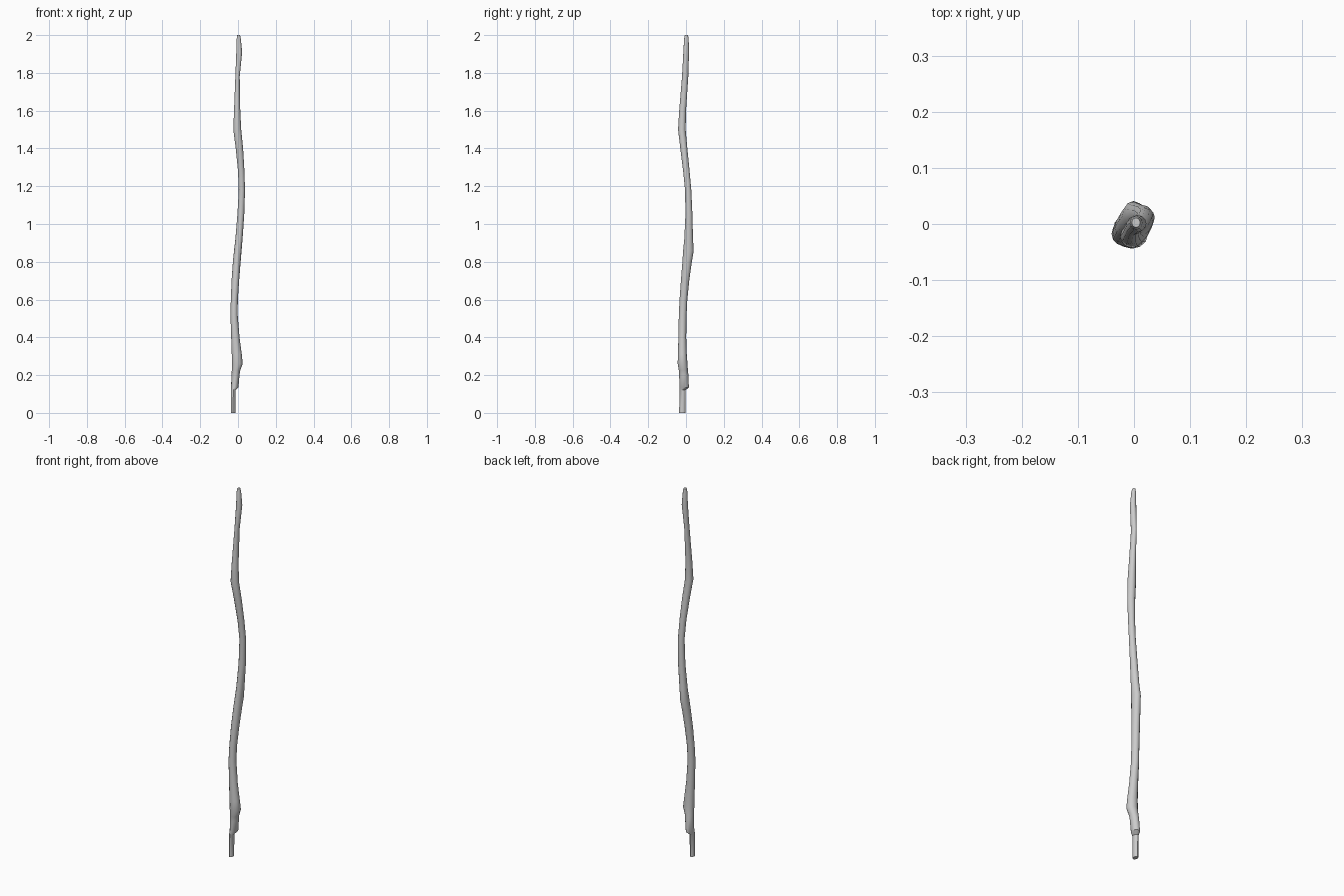
import bpy, bmesh, math

SIDES = 12
# Cross-sections up the stick: height, x min, x max, y min, y max
SECTIONS = [
    (0.00, -.037, -.014, -.036, -.003),
    (0.12, -.037, -.013, -.035, -.002),
    (0.135, -.037, .002, -.035, .015),
    (0.20, -.034, .008, -.036, .013),
    (0.225, -.033, .012, -.038, .010),
    (0.26, -.032, .025, -.044, .008),
    (0.31, -.033, .020, -.043, .004),
    (0.40, -.036, .008, -.040, .001),
    (0.52, -.040, -.002, -.038, .003),
    (0.60, -.038, -.001, -.034, .007),
    (0.70, -.034, .006, -.027, .017),
    (0.80, -.027, .014, -.019, .031),
    (0.86, -.021, .019, -.015, .041),
    (0.92, -.014, .024, -.009, .037),
    (1.05, -.003, .033, -.003, .034),
    (1.18, .004, .037, -.005, .028),
    (1.28, .000, .034, -.015, .019),
    (1.40, -.012, .027, -.030, .007),
    (1.50, -.025, .017, -.042, -.002),
    (1.60, -.021, .012, -.036, .000),
    (1.78, -.014, .009, -.021, .012),
    (1.91, -.009, .022, -.014, .016),
    (1.98, -.007, .015, -.010, .014),
    (2.00, -.004, .011, -.006, .011),
]

# Crooked wooden stick, lofted through the sections
bm = bmesh.new()
rings = []
for z, x0, x1, y0, y1 in SECTIONS:
    ring = []
    for i in range(SIDES):
        a = math.tau * i / SIDES
        ring.append(bm.verts.new(((x0 + x1) / 2 + (x1 - x0) / 2 * math.cos(a),
                                  (y0 + y1) / 2 + (y1 - y0) / 2 * math.sin(a), z)))
    rings.append(ring)
for lo, hi in zip(rings, rings[1:]):
    for i in range(SIDES):
        j = (i + 1) % SIDES
        bm.faces.new((lo[i], lo[j], hi[j], hi[i]))
bm.faces.new(rings[0][::-1])
bm.faces.new(rings[-1])

mesh = bpy.data.meshes.new("stick")
bm.to_mesh(mesh)
bm.free()
stick = bpy.data.objects.new("stick", mesh)
bpy.context.collection.objects.link(stick)
bpy.context.view_layer.objects.active = stick
stick.select_set(True)
bpy.ops.object.shade_smooth_by_angle(angle=math.radians(40))
